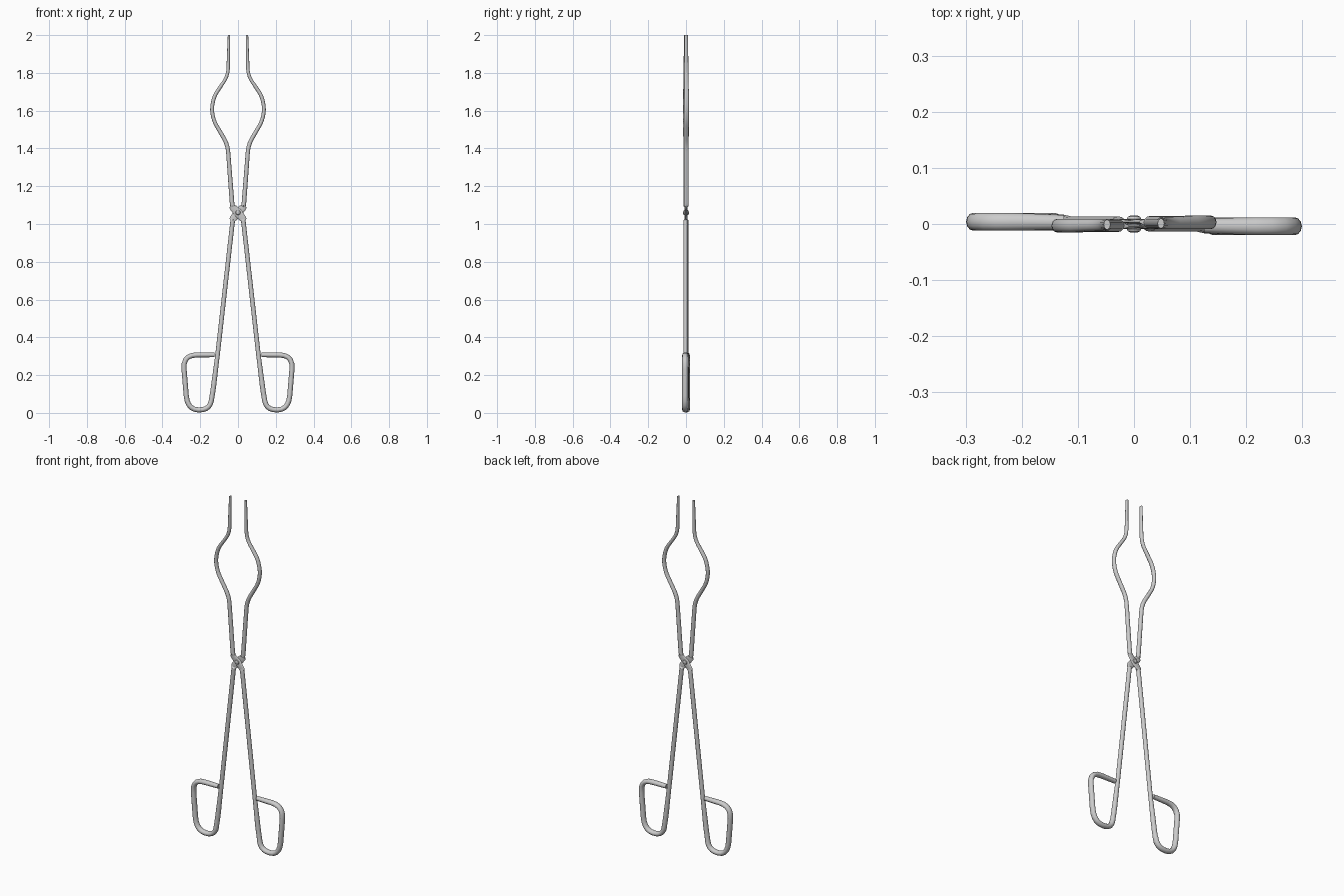
import bpy, bmesh, math
from mathutils import Vector

if "Cube" in bpy.data.objects:
    bpy.data.objects.remove(bpy.data.objects["Cube"])

steel = bpy.data.materials.new("brushed steel")
steel.diffuse_color = (0.6, 0.6, 0.6, 1)
steel.use_nodes = True
steel.node_tree.nodes["Principled BSDF"].inputs["Base Color"].default_value = steel.diffuse_color

# control points: x, z, corner cut length, half width, half depth, y offset
ARM = [
    (-0.125, 0.307, 0, .012, .013, .003),       # finger loop end
    (-0.292, 0.307, .075, .0135, .016, .004),
    (-0.268, 0.018, .075, .0135, .016, .004),
    (-0.150, 0.014, .065, .0135, .016, .004),
    (-0.132, 0.120, .04, .0135, .014, .003),
    (-0.108, 0.310, .03, .012, .0115, .002),
    (-0.029, 1.010, .008, .012, .0115, .002),   # shank
    (-0.025, 1.030, .006, .019, .005, .004),    # flattened crossing
    (0.000, 1.060, 0, .022, .004, .004),
    (0.026, 1.086, .006, .019, .005, .004),
    (0.031, 1.105, .008, .012, .0115, .003),
    (0.055, 1.420, .04, .011, .0115, .003),     # jaw bow
    (0.128, 1.545, .03, .010, .012, .003),
    (0.140, 1.610, .03, .010, .012, .003),
    (0.125, 1.680, .03, .010, .012, .003),
    (0.053, 1.785, .04, .009, .011, .002),
    (0.048, 2.000, 0, .006, .009, .001),        # tip
]


def rounded_path(ctrl, steps=5):
    """Round every corner with a short quadratic curve."""
    out = []
    for i, (x, z, cut, w, d, y) in enumerate(ctrl):
        p = Vector((x, y, z))
        if cut == 0:
            out.append((p, w, d))
            continue
        a = Vector((ctrl[i - 1][0], y, ctrl[i - 1][1])) - p
        b = Vector((ctrl[i + 1][0], y, ctrl[i + 1][1])) - p
        pa = p + a.normalized() * min(cut, a.length * .48)
        pb = p + b.normalized() * min(cut, b.length * .48)
        for s in range(steps + 1):
            t = s / steps
            out.append((pa * (1 - t) ** 2 + p * 2 * t * (1 - t) + pb * t * t, w, d))
    return out


def finish(bm, name):
    bmesh.ops.recalc_face_normals(bm, faces=bm.faces)
    me = bpy.data.meshes.new(name)
    bm.to_mesh(me)
    bm.free()
    me.materials.append(steel)
    ob = bpy.data.objects.new(name, me)
    bpy.context.collection.objects.link(ob)
    bpy.ops.object.select_all(action='DESELECT')
    ob.select_set(True)
    bpy.context.view_layer.objects.active = ob
    bpy.ops.object.shade_smooth_by_angle(angle=math.radians(40))
    return ob


def sweep_arm(name, turn, sides=12):
    """Sweep an elliptical section along the arm path; turn=-1 spins it half a turn."""
    bm = bmesh.new()
    path = rounded_path(ARM)
    rings = []
    for i, (p, w, d) in enumerate(path):
        t = path[min(i + 1, len(path) - 1)][0] - path[max(i - 1, 0)][0]
        t.y = 0
        t.normalize()
        n = Vector((t.z, 0, -t.x))
        if i == len(path) - 1:
            n = Vector((1, 0, 0))
        ring = []
        for k in range(sides):
            a = 2 * math.pi * k / sides
            v = p + n * (w * math.cos(a)) + Vector((0, d * math.sin(a), 0))
            ring.append(bm.verts.new((v.x * turn, v.y * turn, v.z)))
        rings.append(ring)
    for r, q in zip(rings, rings[1:]):
        for k in range(sides):
            j = (k + 1) % sides
            bm.faces.new((r[k], r[j], q[j], q[k]))
    bm.faces.new(rings[0])
    bm.faces.new(rings[-1])
    return finish(bm, name)


sweep_arm("rear_arm", 1)
sweep_arm("front_arm", -1)

# pivot rivet: a revolved profile (y, radius) with a domed head on each side
bm = bmesh.new()
profile = [(-.015, .006), (-.013, .011), (-.009, .013), (-.007, .011),
           (.007, .011), (.009, .013), (.013, .011), (.015, .006)]
rings = [[bm.verts.new((r * math.cos(k * math.pi / 8), y, 1.06 + r * math.sin(k * math.pi / 8)))
          for k in range(16)] for y, r in profile]
for r, q in zip(rings, rings[1:]):
    for k in range(16):
        j = (k + 1) % 16
        bm.faces.new((r[k], r[j], q[j], q[k]))
bm.faces.new(rings[0])
bm.faces.new(rings[-1])
finish(bm, "pivot_rivet")
